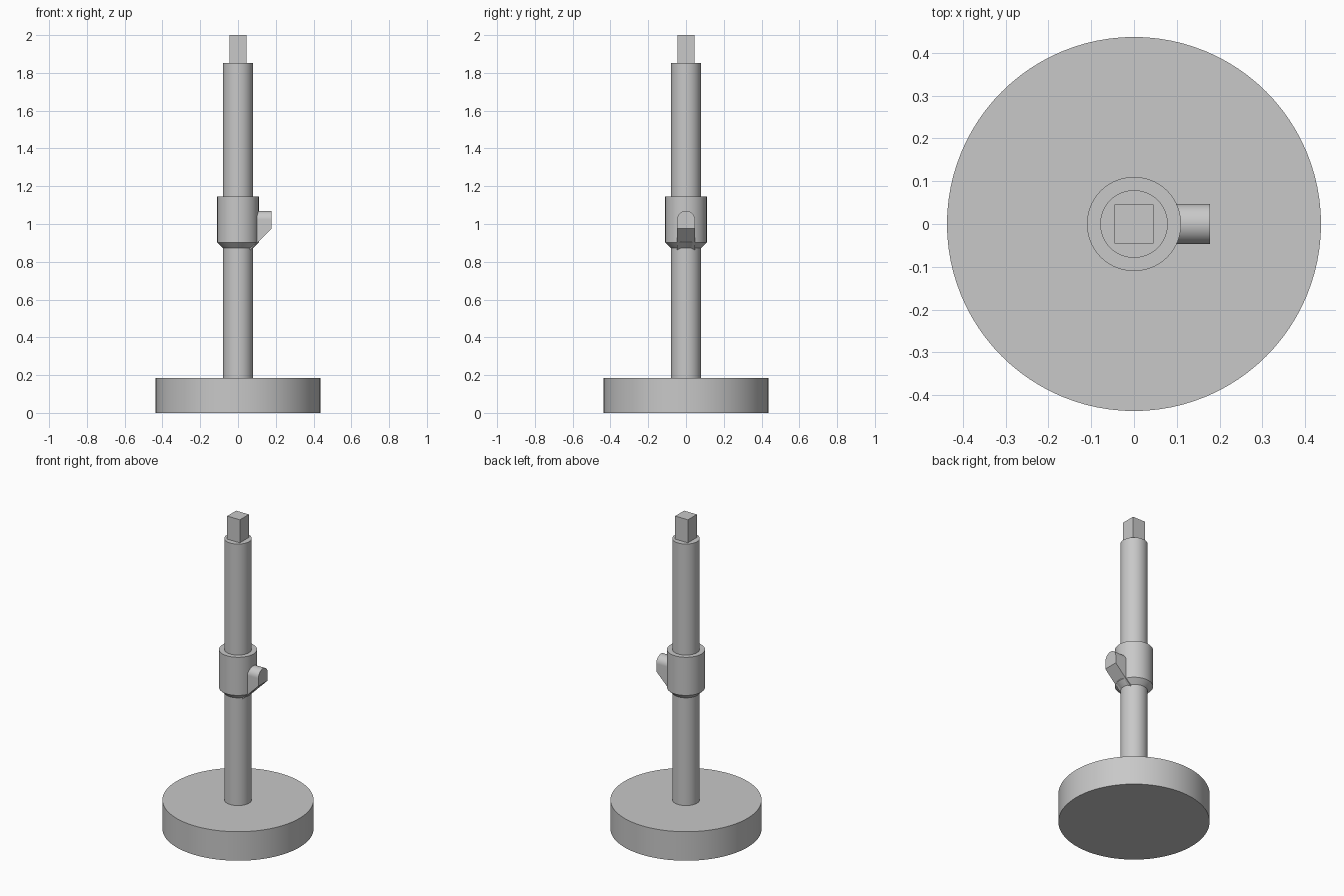
import bpy, bmesh
from math import pi, sin, cos
from mathutils import Vector

old = bpy.data.objects.get("Cube")
if old:
    bpy.data.objects.remove(old, do_unlink=True)

# Single grey finish
grey = bpy.data.materials.new("plain grey")
grey.use_nodes = True
colour = (0.58, 0.58, 0.58, 1)
grey.diffuse_color = colour
grey.node_tree.nodes["Principled BSDF"].inputs["Base Color"].default_value = colour


def finish(name, bm):
    bmesh.ops.recalc_face_normals(bm, faces=bm.faces)
    mesh = bpy.data.meshes.new(name)
    bm.to_mesh(mesh)
    bm.free()
    mesh.materials.append(grey)
    obj = bpy.data.objects.new(name, mesh)
    bpy.context.collection.objects.link(obj)
    bpy.ops.object.select_all(action='DESELECT')
    obj.select_set(True)
    bpy.context.view_layer.objects.active = obj
    bpy.ops.object.shade_smooth_by_angle(angle=pi / 6)
    return obj


def turned(name, profile, sides=96):
    """Solid of revolution from (radius, height) points, capped at both ends."""
    bm = bmesh.new()
    rings = [[bm.verts.new((r * cos(2 * pi * i / sides), r * sin(2 * pi * i / sides), z))
              for i in range(sides)] for r, z in profile]
    for low, high in zip(rings, rings[1:]):
        for i in range(sides):
            j = (i + 1) % sides
            bm.faces.new((low[i], low[j], high[j], high[i]))
    bm.faces.new(rings[0])
    bm.faces.new(rings[-1])
    return finish(name, bm)


# Round parts
turned("base_disc", [(0.437, 0), (0.437, 0.185)])
turned("shaft", [(0.079, 0.18), (0.079, 1.853)])
turned("collar", [(0.079, 0.872), (0.11, 0.902), (0.11, 1.145)])

# Square drive end
bm = bmesh.new()
bmesh.ops.create_cube(bm, size=1)
bmesh.ops.scale(bm, vec=(0.09, 0.09, 0.16), verts=bm.verts)
bmesh.ops.translate(bm, vec=(0, 0, 1.92), verts=bm.verts)
finish("square_end", bm)

# Side lug: arched section pushed outward, underside cut at a slope
half, centre, steps = 0.047, 1.023, 32
section = [(half * cos(pi * i / steps), centre + half * sin(pi * i / steps))
           for i in range(steps + 1)]
section += [(-half, 0.8), (half, 0.8)]
bm = bmesh.new()
face = bm.faces.new([bm.verts.new((0.05, y, z)) for y, z in section])
push = bmesh.ops.extrude_face_region(bm, geom=[face], use_keep_orig=True)
bmesh.ops.translate(bm, vec=(0.127, 0, 0),
                    verts=[v for v in push["geom"] if isinstance(v, bmesh.types.BMVert)])
cut = bmesh.ops.bisect_plane(bm, geom=bm.verts[:] + bm.edges[:] + bm.faces[:],
                             plane_co=Vector((0.177, 0, 0.975)),
                             plane_no=Vector((1, 0, -1)), clear_outer=True)
bmesh.ops.contextual_create(
    bm, geom=[e for e in cut["geom_cut"] if isinstance(e, bmesh.types.BMEdge)])
finish("side_lug", bm)
